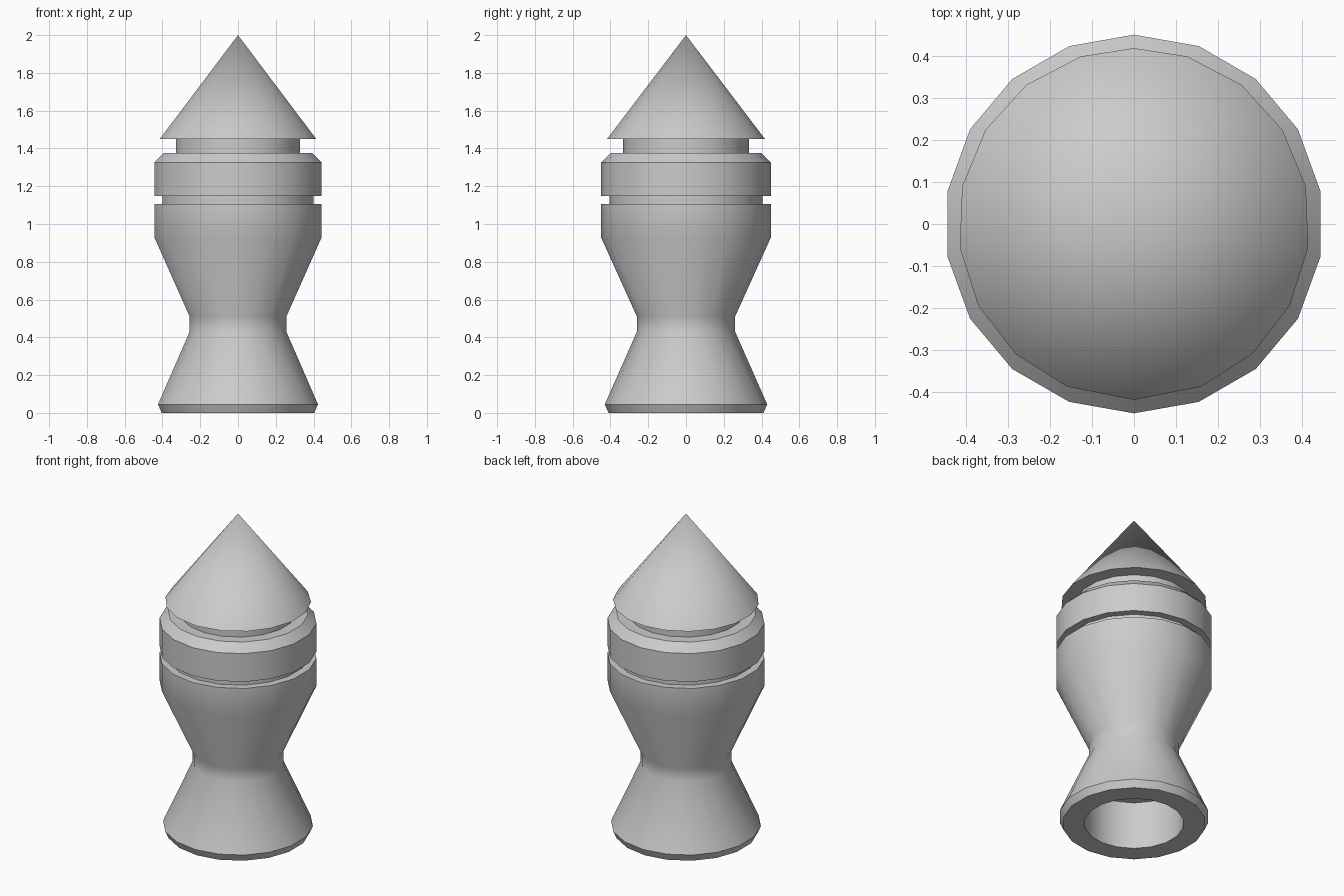
import bpy, bmesh
from math import sin, cos, radians, copysign

if "Cube" in bpy.data.objects:
    bpy.data.objects.remove(bpy.data.objects["Cube"])

SIDES = 18


def lathe(name, profile, skew=0.0):
    """Spin (radius, z) points about z, first corner on +y."""
    bm = bmesh.new()
    angles = []
    for i in range(SIDES):
        a = radians(360 / SIDES * i)
        if abs(sin(a)) > 0.01:
            a -= copysign(radians(skew), sin(a))
        angles.append(a)
    rings = []
    for r, z in profile:
        if r == 0:
            rings.append([bm.verts.new((0, 0, z))] * SIDES)
        else:
            rings.append([bm.verts.new((r * sin(a), r * cos(a), z)) for a in angles])
    for low, high in zip(rings, rings[1:]):
        for i in range(SIDES):
            j = (i + 1) % SIDES
            quad = (low[i], low[j], high[j], high[i])
            bm.faces.new(list(dict.fromkeys(quad)))
    bmesh.ops.recalc_face_normals(bm, faces=bm.faces[:])
    mesh = bpy.data.meshes.new(name)
    bm.to_mesh(mesh)
    bm.free()
    obj = bpy.data.objects.new(name, mesh)
    bpy.context.collection.objects.link(obj)
    bpy.ops.object.select_all(action='DESELECT')
    obj.select_set(True)
    bpy.context.view_layer.objects.active = obj
    bpy.ops.object.shade_smooth_by_angle(angle=radians(30))
    return obj


# Waisted body with a blind hole in the base, groove, collar and neck
lathe("body", [
    (0, 0.30), (0.285, 0.30), (0.285, 0), (0.41, 0), (0.43, 0.045),
    (0.26, 0.43), (0.26, 0.51), (0.45, 0.93), (0.45, 1.105),
    (0.405, 1.105), (0.405, 1.147), (0.45, 1.147), (0.45, 1.325),
    (0.40, 1.375), (0.333, 1.375), (0.333, 1.45), (0, 1.45)])

# Pointed cap overhanging the neck
lathe("pointed_cap", [(0, 1.45), (0.418, 1.45), (0, 2.0)], skew=2.3)
